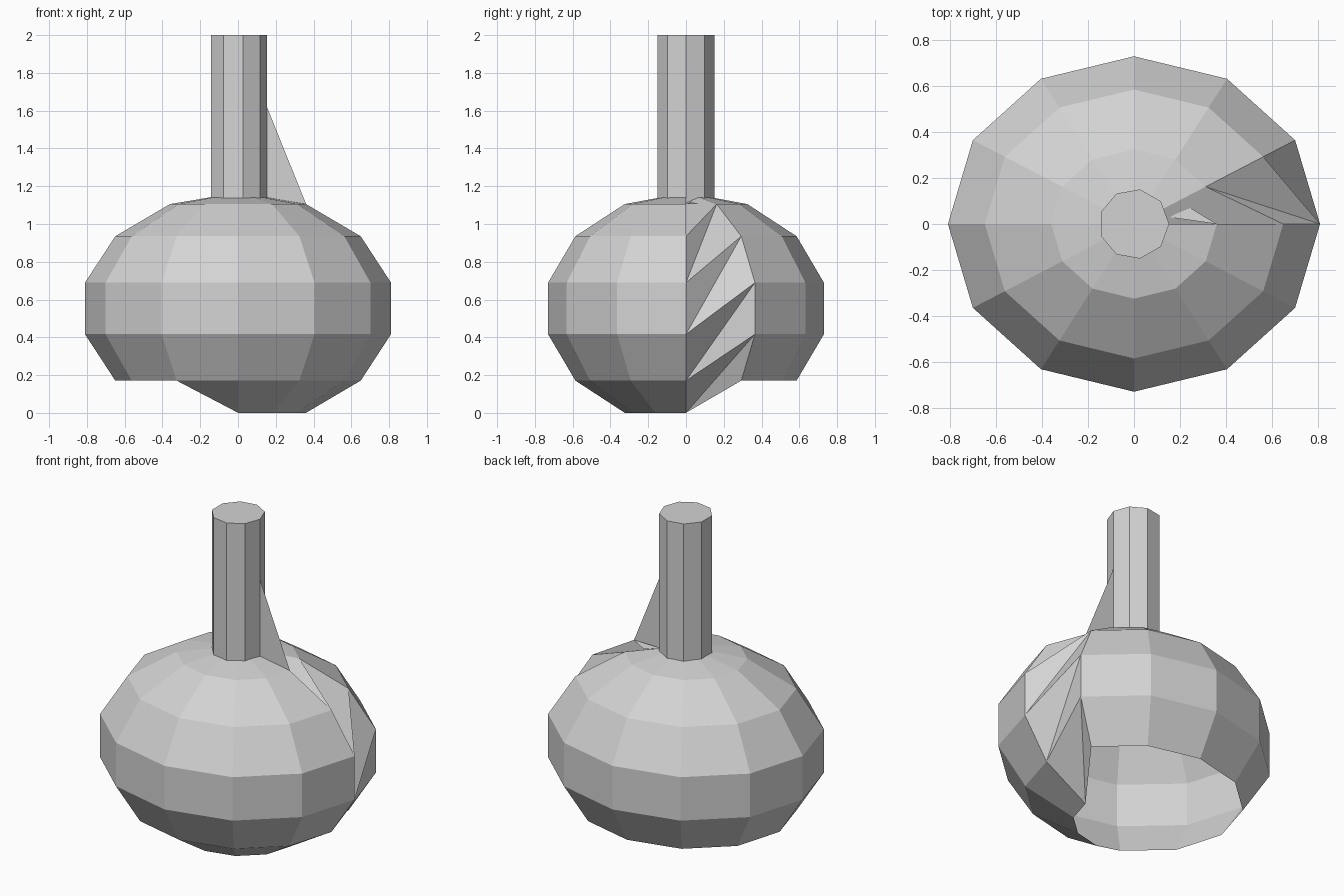
import bpy
import bmesh
from math import sin, cos, pi

cube = bpy.data.objects.get("Cube")
if cube:
    bpy.data.objects.remove(cube, do_unlink=True)

# One plain grey for everything
grey = bpy.data.materials.new("plain_grey")
grey.use_nodes = True
colour = (0.65, 0.65, 0.65, 1)
grey.diffuse_color = colour
grey.node_tree.nodes["Principled BSDF"].inputs["Base Color"].default_value = colour


def make_object(name, bm):
    mesh = bpy.data.meshes.new(name)
    bm.to_mesh(mesh)
    bm.free()
    mesh.materials.append(grey)
    obj = bpy.data.objects.new(name, mesh)
    bpy.context.collection.objects.link(obj)
    return obj


SIDES, STEPS = 12, 7
RX, RY, RZ, MID = 0.831, 0.749, 0.613, 0.553


def globe_point(k, j):
    """Point on ring k counted from the top, column j counted clockwise."""
    lat, lon = pi * k / STEPS, -2 * pi * j / SIDES
    return (RX * sin(lat) * cos(lon), RY * sin(lat) * sin(lon), MID + RZ * cos(lat))


# Round body: flat-faced rings, the lowest ring only partly present
bm = bmesh.new()
pole = bm.verts.new(globe_point(0, 0))
rings = [[pole] * SIDES]
for k in range(1, STEPS):
    count = SIDES if k < STEPS - 1 else 4
    rings.append([bm.verts.new(globe_point(k, j)) for j in range(count)])

for k in range(STEPS - 1):
    top, low = rings[k], rings[k + 1]
    for j in range(SIDES - 1):
        corners = [top[j], top[j + 1]] + low[j:j + 2][::-1]
        corners = list(dict.fromkeys(corners))
        if len(corners) > 2:
            bm.faces.new(corners)

# Sheared seam: the last column joins the first column one ring lower
for k in range(STEPS - 2):
    last, start, lower = rings[k][-1], rings[k + 1][0], rings[k + 2][0]
    bm.faces.new((last, start, lower))
    bm.faces.new((last, lower, rings[k + 1][-1]))
make_object("round_body", bm)

# Neck: nine-sided closed column, running down inside the body
bm = bmesh.new()
NECK_LOW, NECK_TOP = 0.6, 2.0
bmesh.ops.create_cone(bm, cap_ends=True, segments=9, radius1=0.153,
                      radius2=0.153, depth=NECK_TOP - NECK_LOW)
neck = make_object("neck", bm)
neck.location.z = (NECK_LOW + NECK_TOP) / 2
neck.rotation_euler.z = -pi / 2

# Thin fin from the neck down to the first ring, and a small shard at its foot
foot = globe_point(1, 0)
for name, others in (
    ("neck_fin", [(0, 0, NECK_TOP), globe_point(0, 0)]),
    ("seam_shard", [(0.245, 0.07, 1.105), (0.15, 0.03, 1.12)]),
):
    bm = bmesh.new()
    bm.faces.new([bm.verts.new(p) for p in [foot] + others])
    make_object(name, bm)
